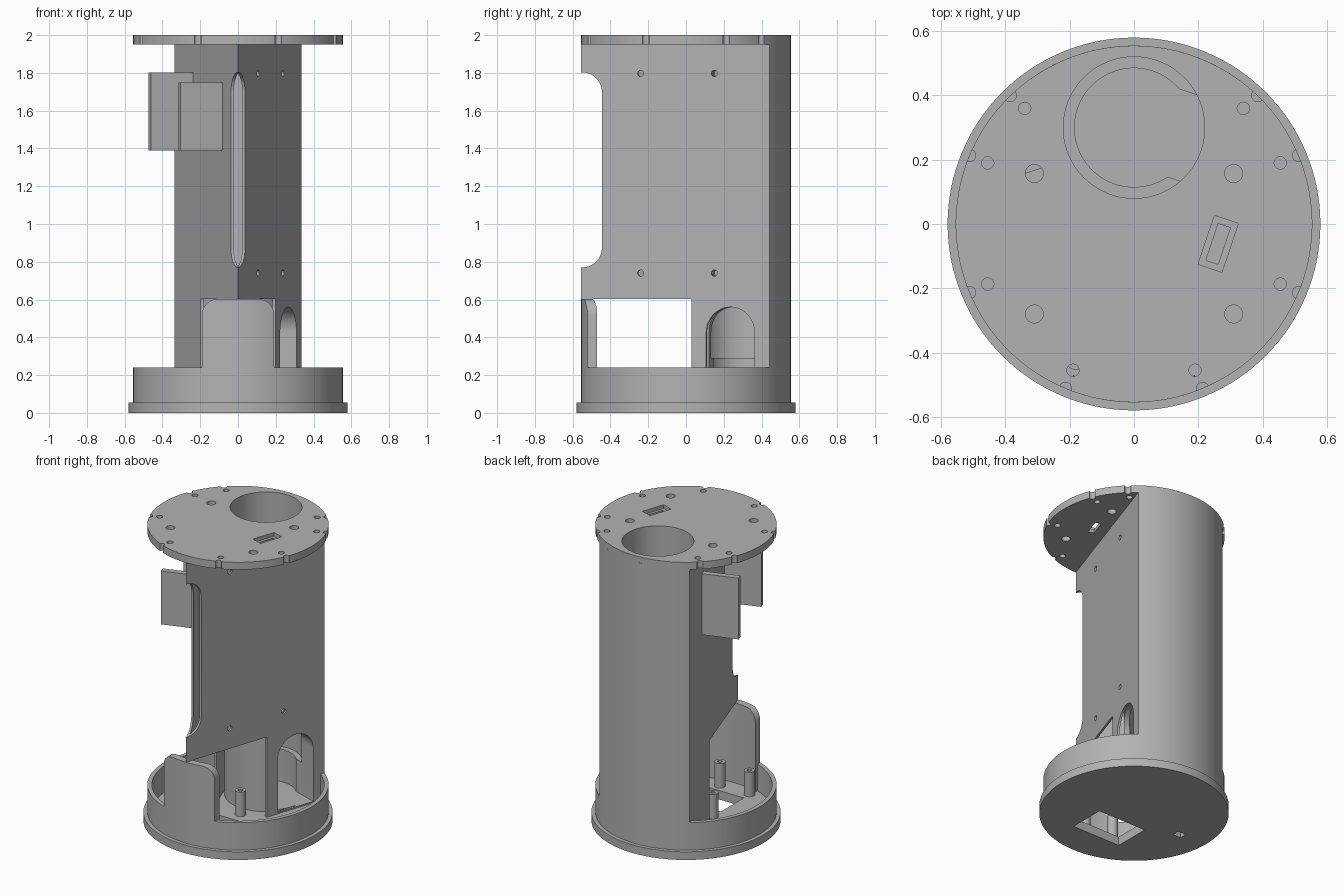
import bpy, bmesh, math
from mathutils import Matrix, Vector

cube = bpy.data.objects.get("Cube")
if cube:
    bpy.data.objects.remove(cube, do_unlink=True)

grey = bpy.data.materials.new("plain grey")
grey.use_nodes = True
grey.diffuse_color = (0.45, 0.45, 0.45, 1)
grey.node_tree.nodes["Principled BSDF"].inputs["Base Color"].default_value = (0.45, 0.45, 0.45, 1)

R = 0.555                                   # main outer radius
X, Y, Z = Vector((1, 0, 0)), Vector((0, 1, 0)), Vector((0, 0, 1))
CORNER = Vector((0.335, 0.44, 0))           # where side wall meets the round back
APEX = Vector((0, -R, 0))                   # front edge of the wedge
T = (CORNER - APEX).normalized()            # along the left wall
N = T.cross(Z)                              # out of the left wall


def prism(name, pts, low, high, axes=(X, Y, Z), origin=(0, 0, 0)):
    """Extrude a 2D outline along the third axis."""
    u, v, w = axes
    bm = bmesh.new()
    o = Vector(origin)
    rings = [[bm.verts.new(o + u * a + v * b + w * h) for a, b in pts] for h in (low, high)]
    n = len(pts)
    bm.faces.new(rings[0])
    bm.faces.new(rings[1])
    for i in range(n):
        j = (i + 1) % n
        bm.faces.new((rings[0][i], rings[0][j], rings[1][j], rings[1][i]))
    bmesh.ops.recalc_face_normals(bm, faces=bm.faces)
    mesh = bpy.data.meshes.new(name)
    bm.to_mesh(mesh)
    bm.free()
    mesh.materials.append(grey)
    obj = bpy.data.objects.new(name, mesh)
    bpy.context.collection.objects.link(obj)
    return obj


def arc(cx, cy, r, start, end, steps):
    return [(cx + r * math.cos(start + (end - start) * i / steps),
             cy + r * math.sin(start + (end - start) * i / steps)) for i in range(steps + 1)]


def cyl(name, x, y, r, low, high, sides=32, **kw):
    return prism(name, arc(x, y, r, 0, math.tau, sides)[:-1], low, high, **kw)


def rect(x0, x1, y0, y1):
    return [(x0, y0), (x1, y0), (x1, y1), (x0, y1)]


def rounded(x0, x1, y0, y1, r):
    q = math.pi / 2
    centres = [(x1 - r, y1 - r), (x0 + r, y1 - r), (x0 + r, y0 + r), (x1 - r, y0 + r)]
    return [p for i, (a, b) in enumerate(centres) for p in arc(a, b, r, i * q, (i + 1) * q, 10)]


def combine(obj, tool, operation="DIFFERENCE"):
    mod = obj.modifiers.new("cut", "BOOLEAN")
    mod.operation, mod.solver, mod.object = operation, "EXACT", tool
    bpy.context.view_layer.objects.active = obj
    bpy.ops.object.modifier_apply(modifier=mod.name)
    bpy.data.objects.remove(tool, do_unlink=True)


# Base tray with flange, thin rim and floor openings
base = cyl("base_tray", 0, 0, 0.58, 0, 0.055, 128)
combine(base, cyl("rim", 0, 0, R, 0.03, 0.24, 128), "UNION")
combine(base, cyl("tray_hollow", 0, 0, 0.527, 0.06, 0.4, 128))
combine(base, prism("floor_window", rect(-0.18, 0.18, -0.36, -0.115), -1, 0.2))
combine(base, prism("floor_slot", rect(-0.41, -0.35, -0.045, 0.005), -1, 0.2))

# Raised front shield with rounded top corners
half = math.asin(0.2 / R)
mid = -math.pi / 2
shield = prism("front_shield", arc(0, 0, R, mid - half, mid + half, 24)
               + arc(0, 0, 0.507, mid + half * 1.1, mid - half * 1.1, 24), 0.055, 0.7)
combine(shield, prism("shield_shape", rounded(-0.19, 0.19, -0.2, 0.602, 0.08), -0.1, 0.9,
                      (X, Z, -Y)), "INTERSECT")

# Wedge body with a round back
side = math.atan2(CORNER.y, CORNER.x)
body = prism("wedge_body", [(0, -R)] + arc(0, 0, R, side, math.pi - side, 40), 0.058, 1.96)

# Hollow front chamber, leaving a tube wall around the bore
inner_apex = -R + 0.04 / N.x
slope = CORNER.x / (CORNER.y + R)
reach = slope * (0.25 - inner_apex)
chamber = prism("chamber", [(0, inner_apex), (reach, 0.25), (-reach, 0.25)], 0.02, 1.945)
combine(chamber, cyl("tube_wall", 0, 0.3, 0.255, -1, 3, 96))
combine(body, chamber)

# Open lower front and rounded notch along the front edge
combine(body, prism("lower_opening", rect(-1, 1, -1, 0.03), 0, 0.602))
combine(body, prism("front_notch", rounded(-0.9, -0.445, 0.77, 1.803, 0.105), -1, 1, (Y, Z, X)))

# Top plate
plate = cyl("top_plate", 0, 0, R, 1.95, 2, 128)
for s in (-1, 1):
    for x, y, r in [(0.31, 0.157, 0.028), (0.31, -0.28, 0.028), (0.34, 0.36, 0.019),
                    (0.455, 0.19, 0.019), (0.455, -0.187, 0.019), (0.19, -0.455, 0.019),
                    (0.385, 0.4, 0.019), (0.512, 0.213, 0.019), (0.512, -0.213, 0.019),
                    (0.213, -0.512, 0.019)]:
        combine(plate, cyl("plate_hole", s * x, y, r, 1.9, 2.1, 24))
for w, h, low in ((0.02, 0.06, 1.9), (0.039, 0.08, 1.975)):
    combine(plate, prism("connector_slot", rect(-h, h, -w, w), low, 2.1, (T, -N, Z), (0.262, -0.062, 0)))

# Vertical bore with a ledge near the bottom, through plate and body
combine(plate, cyl("plate_bore", 0, 0.3, 0.22, 1.9, 2.1, 96))
combine(body, cyl("bore", 0, 0.3, 0.22, 0.29, 2.1, 96))
combine(body, cyl("lower_bore", 0, 0.3, 0.185, 0.07, 0.5, 96))

# Arched side door into the bore
door = arc(0, 0.425, 0.135, 0, math.pi, 24) + [(-0.135, 0.07), (0.135, 0.07)]
combine(body, prism("door", door, -0.22, 0.2, (T, Z, N), (slope * (0.235 + R), 0.235, 0)))

# Screw holes in the left wall
for y in (-0.24, 0.15):
    for z in (0.74, 1.797):
        combine(body, cyl("screw_hole", 0, z, 0.017, -0.05, 0.1, 20,
                          axes=(T, Z, N), origin=(slope * (y + R), y, 0)))

# Bracket fins standing out of the right wall
MT, MN = Vector((-T.x, T.y, 0)), Vector((-N.x, N.y, 0))
for name, y, top in (("rear_fin", 0.15, 1.803), ("front_fin", -0.315, 1.75)):
    prism(name, rect(-0.02, 0.235, 0, 0.04), 1.39, top, (MN, MT, Z), (-slope * (y + R), y, 0))

# Standoff posts on the floor
for i, (x, y) in enumerate([(-0.18, -0.42), (0.04, -0.42), (-0.18, -0.03), (0.04, -0.03)]):
    post = cyl("standoff_post_%d" % (i + 1), x, y, 0.034, 0.05, 0.225, 28)
    combine(post, cyl("post_hole", x, y, 0.015, 0.12, 0.3, 20))

# Smooth the curved faces, keep the edges sharp
for obj in bpy.data.objects:
    if obj.type == "MESH":
        bpy.ops.object.select_all(action="DESELECT")
        obj.select_set(True)
        bpy.context.view_layer.objects.active = obj
        bpy.ops.object.shade_smooth_by_angle(angle=math.radians(30))
